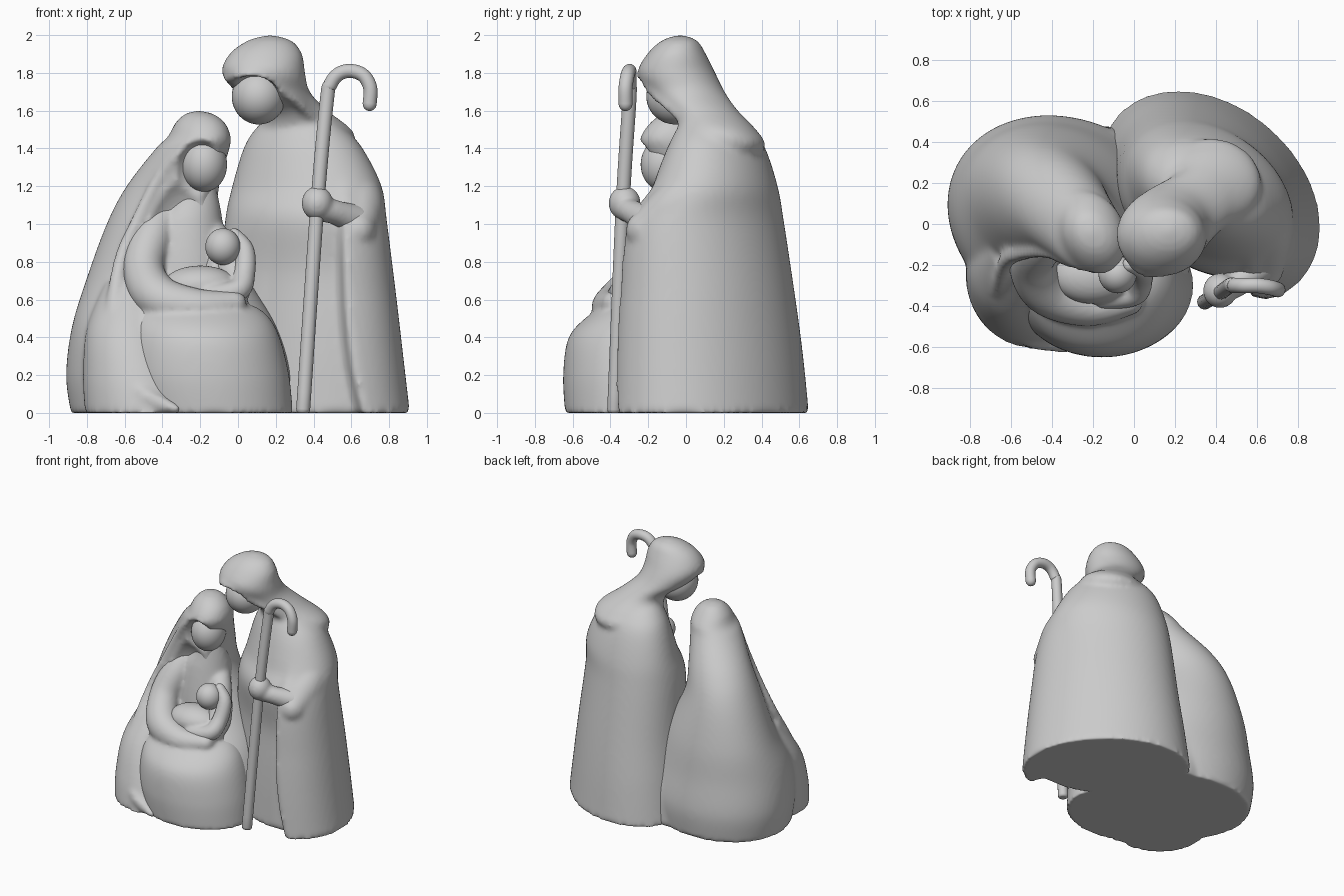
import bpy, bmesh, math
from mathutils import Vector, Matrix

if "Cube" in bpy.data.objects:
    bpy.data.objects.remove(bpy.data.objects["Cube"])

# One plain stone colour for everything
stone = bpy.data.materials.new("plain grey")
stone.use_nodes = True
GREY = (0.6, 0.6, 0.6, 1)
stone.diffuse_color = GREY
stone.node_tree.nodes["Principled BSDF"].inputs["Base Color"].default_value = GREY


def smoothstep(v):
    v = min(max(v, 0), 1)
    return v * v * (3 - 2 * v)


def spline(rows, steps=8):
    """Catmull-Rom interpolation of equal-length tuples."""
    out = []
    for i in range(len(rows) - 1):
        a, b, c, d = (rows[min(max(i + k, 0), len(rows) - 1)] for k in (-1, 0, 1, 2))
        for s in range(steps):
            t = s / steps
            out.append([q + t / 2 * (r - p + t * (2*p - 5*q + 4*r - u + t * (3*q - p - 3*r + u)))
                        for p, q, r, u in zip(a, b, c, d)])
    out.append(list(rows[-1]))
    return out


def skin(bm, rings):
    """Closed surface through rings of points."""
    loops = [[bm.verts.new((p[0], p[1], max(p[2], 0))) for p in ring] for ring in rings]
    n = len(loops[0])
    for lo, hi in zip(loops, loops[1:]):
        for i in range(n):
            j = (i + 1) % n
            bm.faces.new((lo[i], lo[j], hi[j], hi[i]))
    bm.faces.new(loops[0][::-1])
    bm.faces.new(loops[-1])


def loft(bm, rows, tilt=0, dent=None, n=144):
    """Stack of leaning ellipses, rows = (z, centre x, centre y, half x, half y)."""
    rings = []
    for z, cx, cy, hx, hy in spline(rows):
        ring = []
        for i in range(n):
            t = math.tau * i / n
            p = (cx + hx * math.cos(t), cy + hy * math.sin(t - tilt), z)
            ring.append(dent(p, cy) if dent else p)
        rings.append(ring)
    skin(bm, rings)


def tube(bm, rows, n=24):
    """Round-ended tube, rows = (x, y, z, radius)."""
    path = [(Vector(r[:3]), r[3]) for r in spline(rows)]
    (p0, r0), (p1, r1) = path[0], path[-1]
    d0, d1 = (p0 - path[1][0]).normalized(), (p1 - path[-2][0]).normalized()
    arcs = [math.radians(a) for a in (25, 50, 68, 82)]
    path = ([(p0 + d0 * r0 * math.sin(a), r0 * math.cos(a)) for a in reversed(arcs)] + path
            + [(p1 + d1 * r1 * math.sin(a), r1 * math.cos(a)) for a in arcs])
    last = -d0
    side = last.orthogonal().normalized()
    rings = []
    for i, (p, r) in enumerate(path):
        tan = (path[min(i + 1, len(path) - 1)][0] - path[max(i - 1, 0)][0]).normalized()
        side = last.rotation_difference(tan) @ side
        side = (side - tan * side.dot(tan)).normalized()
        up, last = tan.cross(side), tan
        rings.append([p + r * (side * math.cos(math.tau * k / n) + up * math.sin(math.tau * k / n))
                      for k in range(n)])
    skin(bm, rings)


def ball(bm, centre, radii):
    m = Matrix.Translation(centre) @ Matrix.Diagonal((*radii, 1))
    bmesh.ops.create_uvsphere(bm, u_segments=40, v_segments=24, radius=1, matrix=m)


def make(name, bm):
    bmesh.ops.recalc_face_normals(bm, faces=bm.faces)
    mesh = bpy.data.meshes.new(name)
    bm.to_mesh(mesh)
    bm.free()
    mesh.materials.append(stone)
    mesh.shade_smooth()
    ob = bpy.data.objects.new(name, mesh)
    bpy.context.collection.objects.link(ob)
    return ob


def fuse(ob, hollows=(), voxel=0.016, soften=5):
    """Melt overlapping parts together, carve ellipsoid hollows, soften."""
    def remesh():
        mod = ob.modifiers.new("melt", 'REMESH')
        mod.mode, mod.voxel_size, mod.use_smooth_shade = 'VOXEL', voxel, True
    remesh()
    cutters = []
    for centre, radii in hollows:
        bm = bmesh.new()
        ball(bm, centre, radii)
        cutter = make("hollow_cutter", bm)
        cutter.hide_render = True
        cutters.append(cutter)
        mod = ob.modifiers.new("carve", 'BOOLEAN')
        mod.operation, mod.solver, mod.object = 'DIFFERENCE', 'EXACT', cutter
    if cutters:
        remesh()
    mod = ob.modifiers.new("soften", 'SMOOTH')
    mod.factor, mod.iterations = 0.5, soften
    bpy.context.view_layer.update()
    baked = bpy.data.meshes.new_from_object(ob.evaluated_get(bpy.context.evaluated_depsgraph_get()))
    ob.modifiers.clear()
    ob.data = baked
    baked.materials.clear()
    baked.materials.append(stone)
    baked.shade_smooth()
    for cutter in cutters:
        bpy.data.objects.remove(cutter)


# Standing figure: coat open at the front, hood with cape, sleeve
def coat_opening(p, cy):
    x, y, z = p
    if y < cy:
        edge = 0.57 + 0.1 * max(0, 1 - z) ** 3
        depth = min(0.12, (cy - y) * 0.35)
        y += depth * smoothstep((edge - x) / 0.05) * smoothstep((1.3 - z) / 0.6)
    return x, y, z


bm = bmesh.new()
loft(bm, [(0, .37, .13, .54, .52), (.3, .37, .12, .505, .5), (.6, .37, .11, .47, .47),
          (1, .36, .1, .43, .42), (1.2, .365, .15, .395, .335), (1.4, .345, .16, .315, .26),
          (1.5, .33, .15, .24, .2), (1.57, .32, .13, .15, .13), (1.6, .32, .13, .03, .03)],
     tilt=.29, dent=coat_opening)
loft(bm, [(1.33, .37, .18, .2, .18), (1.42, .375, .19, .245, .228), (1.5, .36, .17, .24, .2),
          (1.6, .3, .1, .175, .175), (1.7, .185, .005, .195, .2), (1.8, .135, -.05, .22, .205),
          (1.9, .147, -.05, .192, .155), (1.97, .167, -.035, .117, .095), (2, .17, -.03, .015, .015)])
tube(bm, [(-.06, -.1, 1.77, .022), (.02, -.22, 1.79, .024), (.13, -.24, 1.77, .024),
          (.27, -.16, 1.68, .024), (.38, -.05, 1.58, .022), (.45, .04, 1.5, .018)])
tube(bm, [(.58, .14, 1.28, .12), (.63, -.02, 1.12, .14), (.63, -.14, 1.02, .125), (.63, -.22, .97, .1)])
fuse(make("standing_robe_and_hood", bm), [((.08, -.2, 1.64), (.15, .15, .15))])

bm = bmesh.new()
ball(bm, (.11, -.055, 1.675), (.143, .155, .148))
make("standing_face", bm)

bm = bmesh.new()
ball(bm, (.42, -.325, 1.11), (.083, .085, .09))
tube(bm, [(.45, -.31, 1.08, .07), (.52, -.28, 1.06, .065), (.62, -.2, 1.02, .085)])
fuse(make("standing_hand", bm), voxel=.012)

# Crook
bm = bmesh.new()
tube(bm, [(.345, -.38, .02, .037), (.42, -.335, 1.1, .037), (.47, -.3, 1.65, .037),
          (.49, -.3, 1.74, .037), (.535, -.3, 1.795, .037), (.6, -.3, 1.81, .037),
          (.665, -.31, 1.785, .037), (.7, -.32, 1.72, .037), (.697, -.32, 1.635, .037)])
make("shepherd_crook", bm)

# Seated figure: cloak with a rolled edge, hollowed for face and chest
bm = bmesh.new()
loft(bm, [(0, -.31, 0, .575, .51), (.2, -.31, 0, .6, .53), (.45, -.335, 0, .545, .5),
          (.7, -.37, .08, .435, .39), (1, -.395, .1, .3, .3), (1.2, -.345, .07, .245, .245),
          (1.4, -.24, -.03, .195, .21), (1.46, -.205, -.045, .167, .195), (1.53, -.2, -.05, .135, .145),
          (1.58, -.205, -.045, .08, .085), (1.6, -.21, -.04, .012, .012)], tilt=.18)
loft(bm, [(0, -.48, -.28, .33, .33), (.2, -.53, -.25, .29, .31), (.45, -.57, -.2, .23, .25),
          (.7, -.55, -.1, .15, .16)])
loft(bm, [(0, -.14, .3, .17, .18), (.3, -.14, .3, .14, .15), (.55, -.14, .28, .05, .05)])
tube(bm, [(-.07, -.15, 1.46, .022), (-.15, -.22, 1.44, .025), (-.3, -.19, 1.38, .028),
          (-.42, -.14, 1.24, .03), (-.53, -.14, 1.02, .035), (-.62, -.18, .8, .04),
          (-.66, -.34, .5, .04), (-.62, -.45, .25, .045), (-.5, -.56, .1, .045), (-.33, -.6, .02, .03)])
fuse(make("seated_cloak", bm), [((-.2, -.28, 1.25), (.16, .16, .2)),
                                ((-.3, -.3, .95), (.22, .22, .33))])

bm = bmesh.new()
ball(bm, (-.18, -.11, 1.315), (.122, .13, .145))
make("seated_face", bm)

# Seated figure: lap, chest and both sleeves
bm = bmesh.new()
loft(bm, [(0, -.13, -.3, .42, .34), (.2, -.16, -.3, .43, .35), (.4, -.18, -.29, .4, .33),
          (.52, -.2, -.27, .35, .24), (.58, -.2, -.26, .24, .15), (.61, -.2, -.26, .03, .03)])
tube(bm, [(-.52, -.4, .12, .03), (-.35, -.56, .19, .045), (-.12, -.585, .3, .05), (.02, -.46, .4, .05)])
loft(bm, [(.55, -.27, -.05, .23, .16), (.8, -.28, -.02, .22, .17), (1, -.27, .0, .19, .16),
          (1.12, -.23, -.02, .13, .11), (1.25, -.2, -.04, .07, .07)])
tube(bm, [(-.36, .03, 1.1, .09), (-.45, -.09, .94, .11), (-.5, -.2, .76, .11), (-.42, -.33, .61, .12),
          (-.22, -.4, .56, .1), (-.02, -.38, .58, .065)])
tube(bm, [(-.19, .04, 1.02, .07), (-.08, -.1, .87, .08), (-.01, -.22, .7, .085), (-.03, -.33, .6, .07)])
fuse(make("seated_dress_and_sleeves", bm), voxel=.015)

# Infant with blanket
bm = bmesh.new()
ball(bm, (-.2, -.25, .67), (.2, .14, .11))
tube(bm, [(-.02, -.2, .94, .04), (.035, -.22, .86, .052), (.035, -.27, .74, .057),
          (0, -.34, .65, .06), (-.15, -.36, .62, .06)])
fuse(make("infant_blanket", bm), voxel=.012, soften=4)

bm = bmesh.new()
ball(bm, (-.08, -.245, .88), (.093, .093, .097))
make("infant_head", bm)
